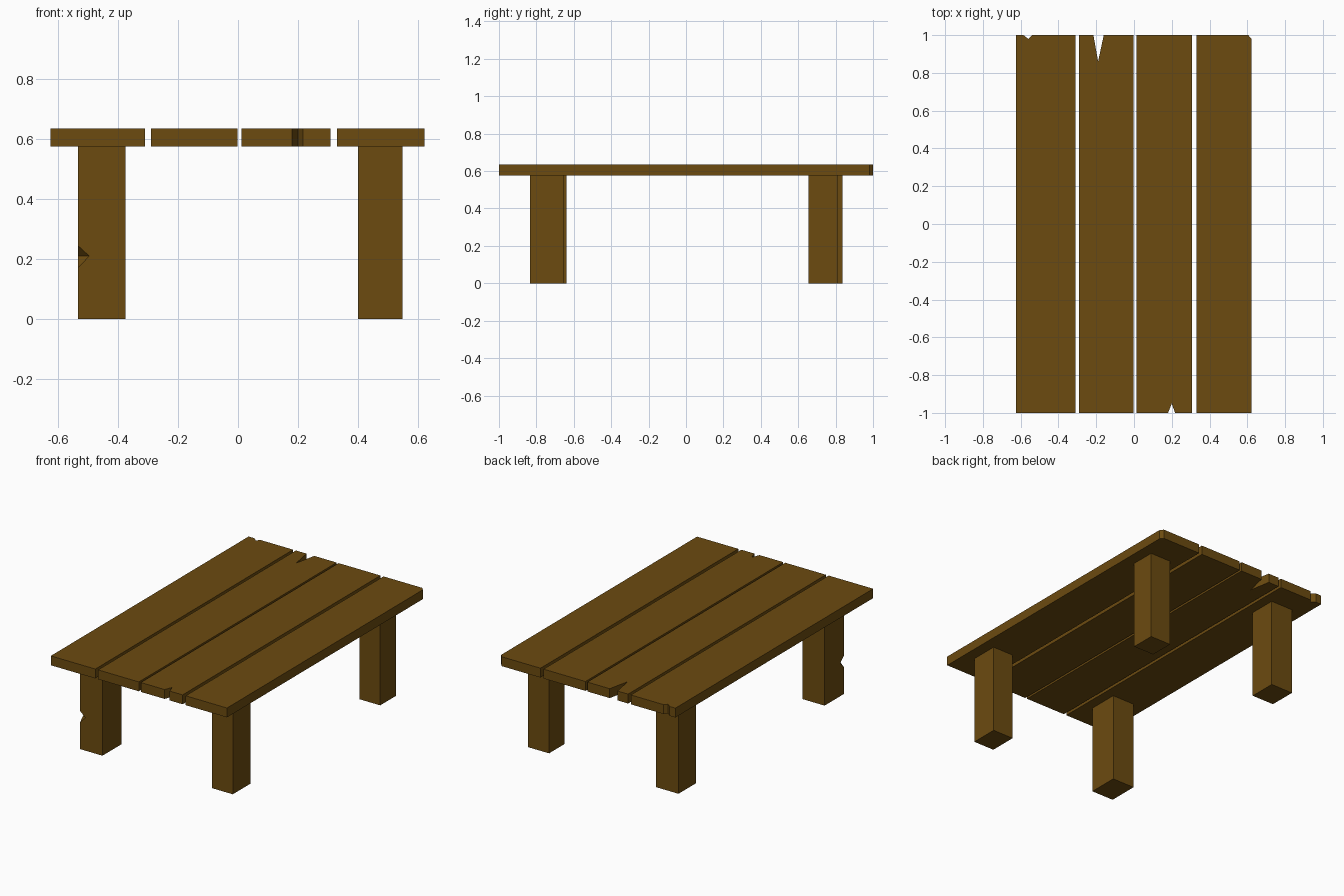
import bpy
import bmesh

default = bpy.data.objects.get("Cube")
if default:
    bpy.data.objects.remove(default, do_unlink=True)

wood = bpy.data.materials.new("brown wood")
wood.use_nodes = True
colour = (0.15, 0.07, 0.005, 1)
wood.diffuse_color = colour
wood.node_tree.nodes["Principled BSDF"].inputs["Base Color"].default_value = colour

LEG_TOP, TABLE_TOP = 0.575, 0.635


def prism(name, outline, z0, z1):
    """Extrude a flat outline (counter-clockwise, seen from above) upwards."""
    bm = bmesh.new()
    base = bm.faces.new([bm.verts.new((x, y, z0)) for x, y in outline])
    top = bmesh.ops.extrude_face_region(bm, geom=[base], use_keep_orig=True)["geom"]
    bmesh.ops.translate(bm, vec=(0, 0, z1 - z0),
                        verts=[v for v in top if isinstance(v, bmesh.types.BMVert)])
    bmesh.ops.recalc_face_normals(bm, faces=bm.faces)
    mesh = bpy.data.meshes.new(name)
    bm.to_mesh(mesh)
    bm.free()
    mesh.materials.append(wood)
    obj = bpy.data.objects.new(name, mesh)
    bpy.context.collection.objects.link(obj)
    return obj


def plank(name, x0, x1, front=(), back=(), back_corner=None):
    """A board with optional splits in its ends."""
    corner = back_corner or [(x1, 1)]
    prism(name, [(x0, -1), *front, (x1, -1), *corner, *back, (x0, 1)],
          LEG_TOP, TABLE_TOP)


# Table top: four boards with worn ends
plank("right_outer_plank", -0.625, -0.31,
      back=[(-0.54, 1), (-0.56, 0.98), (-0.585, 1)])
plank("right_inner_plank", -0.29, -0.002,
      back=[(-0.16, 1), (-0.19, 0.86), (-0.215, 1)])
plank("left_inner_plank", 0.012, 0.308,
      front=[(0.18, -1), (0.2, -0.95), (0.217, -1)])
plank("left_outer_plank", 0.33, 0.622,
      back_corner=[(0.622, 0.98), (0.605, 1)])

# Four legs of slightly uneven thickness
RIGHT, LEFT = (-0.533, -0.375), (0.4, 0.548)
legs = {}
for name, (x0, x1), y0, y1 in (
        ("front_right_leg", RIGHT, -0.835, -0.64),
        ("front_left_leg", LEFT, -0.835, -0.655),
        ("back_right_leg", RIGHT, 0.66, 0.837),
        ("back_left_leg", LEFT, 0.655, 0.813)):
    legs[name] = prism(name, [(x0, y0), (x1, y0), (x1, y1), (x0, y1)], 0, LEG_TOP)

# Chip in the outer corner of the front right leg
bm = bmesh.new()
cx, cy, cz, r = -0.534, -0.836, 0.21, 0.039
ring = [bm.verts.new((cx + dx * r, cy + dy * r, cz))
        for dx, dy in ((1, 0), (0, 1), (-1, 0), (0, -1))]
for tip_z in (cz + 0.036, cz - 0.04):
    tip = bm.verts.new((cx, cy, tip_z))
    for i in range(4):
        bm.faces.new((ring[i], ring[(i + 1) % 4], tip))
bmesh.ops.recalc_face_normals(bm, faces=bm.faces)
mesh = bpy.data.meshes.new("chip_cutter")
bm.to_mesh(mesh)
bm.free()
mesh.materials.append(wood)
cutter = bpy.data.objects.new("chip_cutter", mesh)
bpy.context.collection.objects.link(cutter)

leg = legs["front_right_leg"]
cut = leg.modifiers.new("chip", "BOOLEAN")
cut.operation = "DIFFERENCE"
cut.solver = "EXACT"
cut.object = cutter
bpy.context.view_layer.objects.active = leg
bpy.ops.object.modifier_apply(modifier=cut.name)
bpy.data.objects.remove(cutter, do_unlink=True)
